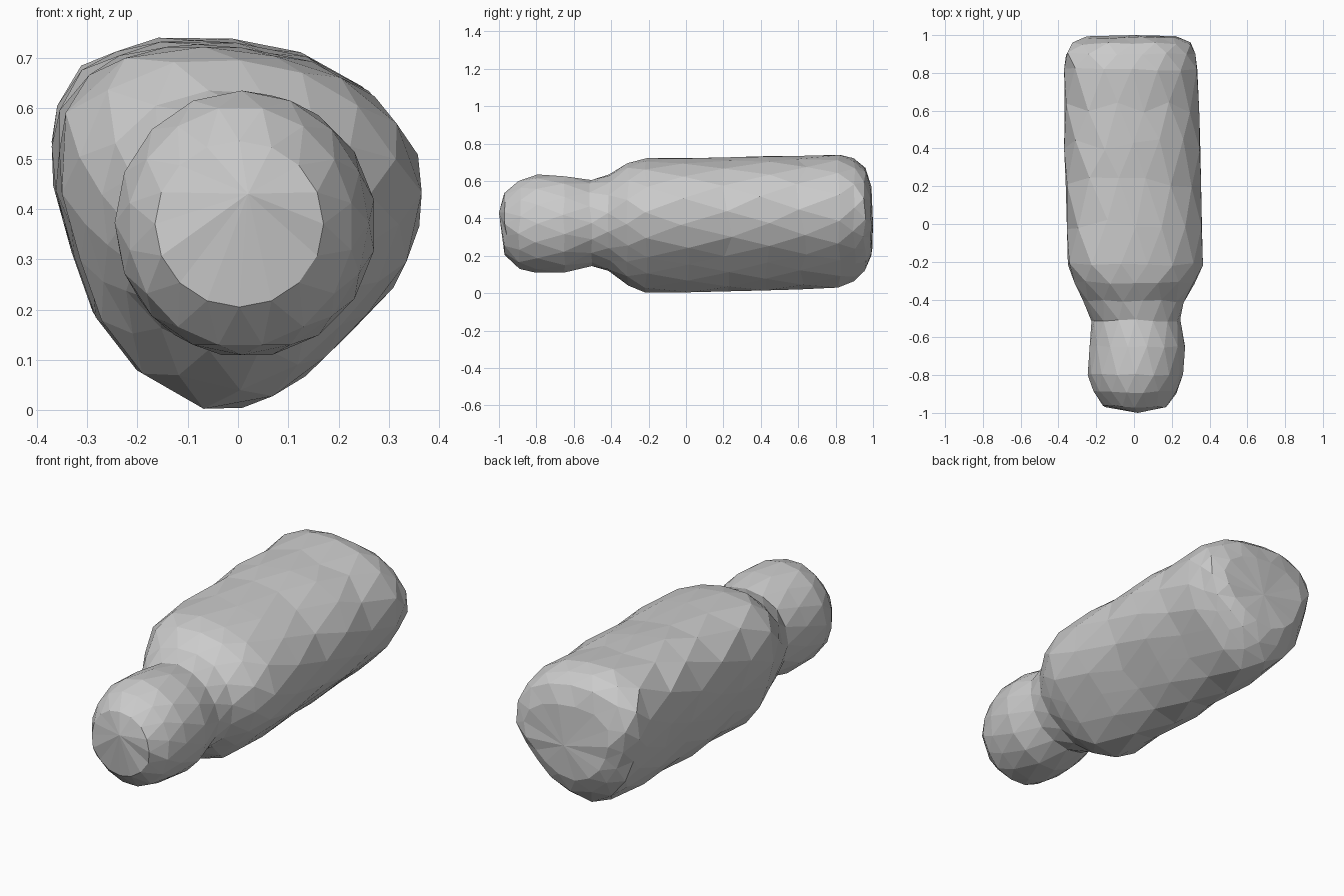
import bpy, bmesh, math, random

if "Cube" in bpy.data.objects:
    bpy.data.objects.remove(bpy.data.objects["Cube"])
random.seed(4)
N = 16

# Rounded-triangle outline of the large body, front view (x, z)
OUTLINE = [(.37, .45), (.345, .545), (.295, .615), (.17, .70), (-.03, .74), (-.18, .735),
           (-.30, .69), (-.345, .63), (-.37, .535), (-.355, .40), (-.28, .185), (-.18, .055),
           (-.075, .005), (.015, 0), (.135, .07), (.3, .24), (.345, .315)]
UNIT = [(x / .37, (z - .37) / .37) for x, z in OUTLINE]

# Rings: y, x min, x max, z min, z max, body-shape weight
RINGS = [
    (-.965, -.165, .17, .205, .535, 0), (-.89, -.215, .225, .13, .60, 0),
    (-.80, -.245, .26, .11, .635, 0), (-.65, -.235, .27, .11, .625, 0),
    (-.51, -.225, .245, .145, .605, .1), (-.41, -.27, .262, .12, .635, .4),
    (-.31, -.315, .32, .04, .695, .8), (-.215, -.35, .365, .003, .722, 1),
    (.0, -.355, .36, .005, .722, 1), (.22, -.362, .355, .01, .727, 1),
    (.42, -.37, .35, .015, .732, 1), (.62, -.367, .345, .02, .735, 1),
    (.82, -.37, .335, .03, .74, 1), (.90, -.36, .325, .065, .722, 1),
    (.955, -.325, .30, .12, .67, 1), (.988, -.25, .24, .20, .58, .9)]


def radius(poly, a):
    """Distance from the centre to the outline along angle a."""
    dx, dz = math.cos(a), math.sin(a)
    best = 0
    for (x1, z1), (x2, z2) in zip(poly, poly[1:] + poly[:1]):
        ex, ez = x2 - x1, z2 - z1
        det = dz * ex - dx * ez
        if abs(det) < 1e-9:
            continue
        t = (ex * z1 - ez * x1) / det
        s = (dx * z1 - dz * x1) / det
        if t > 0 and -1e-6 <= s <= 1 + 1e-6:
            best = max(best, t)
    return best


def section(w, shift):
    """Unit section blended from circle (0) to body outline (1), filling its box."""
    pts = []
    for k in range(N):
        a = (k + shift) * math.tau / N
        r = 1 + w * (radius(UNIT, a) - 1)
        pts.append((r * math.cos(a), r * math.sin(a)))
    xs, zs = [p[0] for p in pts], [p[1] for p in pts]
    return [((x - min(xs)) / (max(xs) - min(xs)), (z - min(zs)) / (max(zs) - min(zs)))
            for x, z in pts]


# Staggered triangulated loft for head, neck and body
bm = bmesh.new()
loops = []
for i, (y, x0, x1, z0, z1, w) in enumerate(RINGS):
    j = .03 if 7 < i < 12 else .008
    loops.append([bm.verts.new((x0 + u * (x1 - x0), y + random.uniform(-j, j), z0 + v * (z1 - z0)))
                  for u, v in section(w, .5 * (i % 2))])
for i, (a, b) in enumerate(zip(loops, loops[1:])):
    for k in range(N):
        n = (k + 1) % N
        if i % 2 == 0:
            bm.faces.new((a[k], a[n], b[k]))
            bm.faces.new((a[n], b[n], b[k]))
        else:
            bm.faces.new((a[k], b[n], b[k]))
            bm.faces.new((a[k], a[n], b[n]))

# Rounded end caps
for loop, tip in ((loops[0], (.02, -1, .43)), (loops[-1], (0, 1, .37))):
    c = bm.verts.new(tip)
    for k in range(N):
        bm.faces.new((loop[k], loop[(k + 1) % N], c))
bmesh.ops.recalc_face_normals(bm, faces=bm.faces)
me = bpy.data.meshes.new("rounded_body")
bm.to_mesh(me)
bm.free()
bpy.context.collection.objects.link(bpy.data.objects.new("rounded_body", me))
